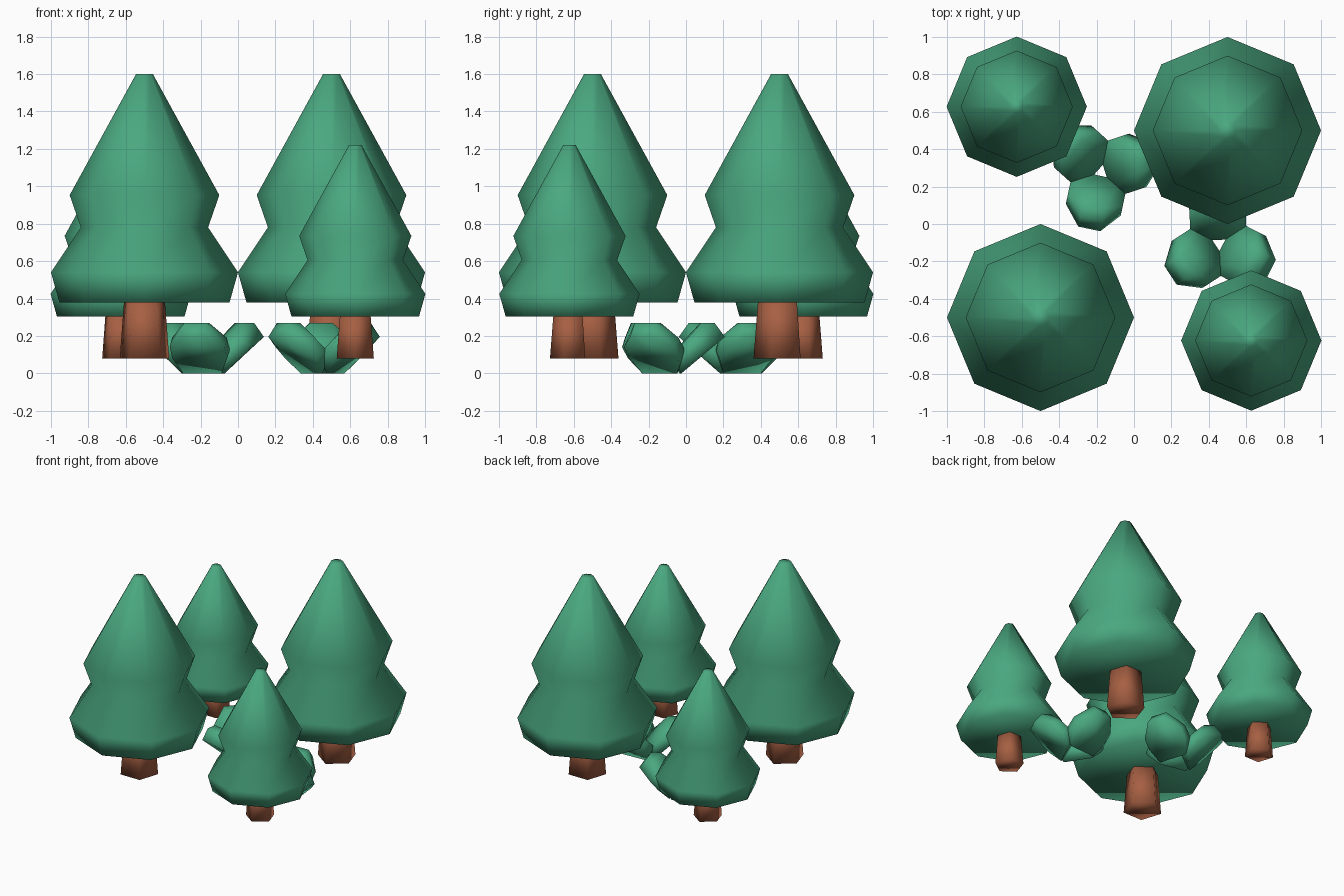
import bpy, bmesh, math
from mathutils import Matrix, Vector

if "Cube" in bpy.data.objects:
    bpy.data.objects.remove(bpy.data.objects["Cube"])


def material(name, rgb):
    m = bpy.data.materials.new(name)
    m.diffuse_color = (*rgb, 1)
    m.use_nodes = True
    m.node_tree.nodes["Principled BSDF"].inputs["Base Color"].default_value = m.diffuse_color
    return m


GREEN = material("pine green", (0.068, 0.39, 0.215))
BROWN = material("bark brown", (0.38, 0.115, 0.055))


def finish(name, bm, mat):
    bmesh.ops.recalc_face_normals(bm, faces=bm.faces[:])
    for f in bm.faces:
        f.smooth = True
    me = bpy.data.meshes.new(name)
    bm.to_mesh(me)
    bm.free()
    me.materials.append(mat)
    ob = bpy.data.objects.new(name, me)
    bpy.context.collection.objects.link(ob)
    return ob


def lathe(name, profile, sides, start, x, y, s, mat):
    """Stack polygon rings of (radius, z), scaled by s about the trunk foot."""
    bm = bmesh.new()
    rings = []
    for r, z in profile:
        angles = [start + math.tau * i / sides for i in range(sides)]
        rings.append([bm.verts.new((x + s * r * math.cos(a), y + s * r * math.sin(a),
                                    0.08 + s * (z - 0.08))) for a in angles])
    for a, b in zip(rings, rings[1:]):
        for i in range(sides):
            j = (i + 1) % sides
            bm.faces.new((a[i], a[j], b[j], b[i]))
    bm.faces.new(rings[0][::-1])
    bm.faces.new(rings[-1])
    return finish(name, bm, mat)


# Trees: two tall, two small
FOLIAGE = [(0.455, 0.38), (0.5, 0.54), (0.34, 0.78), (0.4, 0.953), (0.045, 1.6)]
TRUNK = [(0.139, 0.08), (0.115, 0.385)]
trees = [("tall_tree_front", -0.5, -0.5, 1, 90), ("tall_tree_back", 0.5, 0.5, 1, -90),
         ("small_tree_front", 0.627, -0.623, 0.75, -90), ("small_tree_back", -0.627, 0.627, 0.75, 90)]
for name, x, y, s, turn in trees:
    lathe(name + "_foliage", FOLIAGE, 8, 0, x, y, s, GREEN)
    lathe(name + "_trunk", TRUNK, 5, math.radians(turn), x, y, s, BROWN)


# Grass clumps: three thick leaves leaning outwards from each centre
# Side profile of a leaf as (outward, z), and its narrower side edge
PROFILE = [(0.0, 0.0), (0.235, 0.195), (0.18, 0.27), (0.11, 0.27), (-0.055, 0.09)]
EDGE = [(0.07, 0.08), (0.13, 0.14), (0.075, 0.19), (-0.0, 0.125)]


def leaf(name, cx, cy, angle):
    bm = bmesh.new()
    for side in (-1, 1):
        for r, z in PROFILE:
            w = 0.06 if z > 0.15 else 0.105
            bm.verts.new((r + 0.075, side * w, z))
        for r, z in EDGE:
            bm.verts.new((r + 0.075, side * 0.15, z))
    res = bmesh.ops.convex_hull(bm, input=bm.verts[:])
    loose = [v for v in bm.verts if not v.link_faces]
    bmesh.ops.delete(bm, geom=loose, context='VERTS')
    bm.transform(Matrix.Translation((cx, cy, 0)) @ Matrix.Rotation(math.radians(angle), 4, 'Z'))
    finish(name, bm, GREEN)


for clump, cx, cy, start in (("back_grass", -0.175, 0.277, 18), ("front_grass", 0.455, -0.105, 93)):
    for k in range(3):
        leaf(f"{clump}_leaf_{k + 1}", cx, cy, start + 120 * k)
